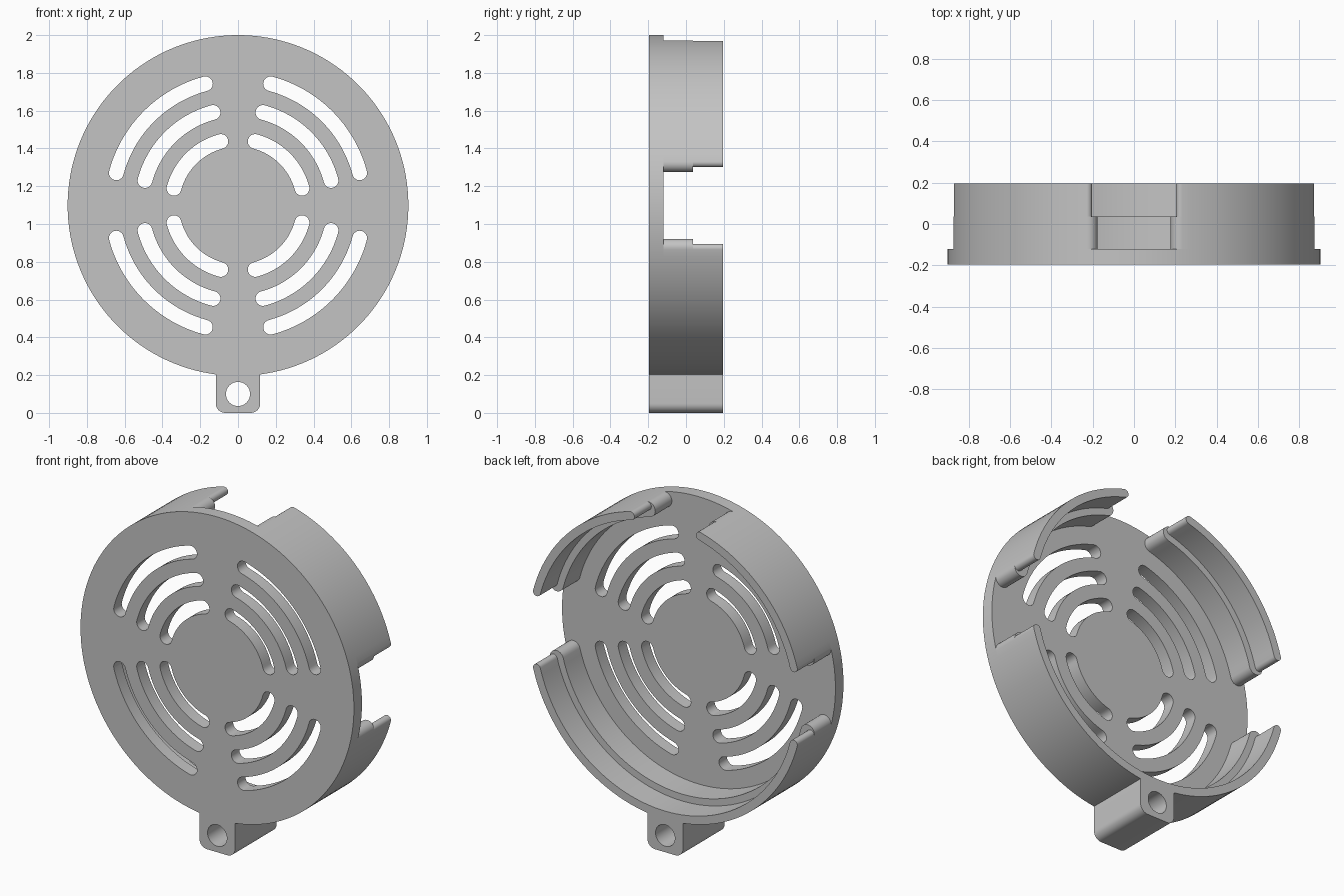
import bpy, bmesh
from math import sin, cos, radians, pi

if "Cube" in bpy.data.objects:
    bpy.data.objects.remove(bpy.data.objects["Cube"])

grey = bpy.data.materials.new("light_grey")
grey.use_nodes = True
grey.diffuse_color = (0.55, 0.55, 0.55, 1)
grey.node_tree.nodes["Principled BSDF"].inputs["Base Color"].default_value = (0.55, 0.55, 0.55, 1)

R = 0.902                  # disc radius
CENTRE = (0.0, 2 - R)      # disc centre
FRONT, FLOOR, STEP, BACK = -0.196, -0.12, 0.037, 0.196
GAP = radians(15)          # half angle of gaps and slot bridges
SEG = radians(2.5)         # shared facet angle, so that rims line up


def arc(centre, r, a, b, n):
    return [(centre[0] + r * cos(a + (b - a) * i / n),
             centre[1] + r * sin(a + (b - a) * i / n)) for i in range(n + 1)]


def polar(r, a):
    return (CENTRE[0] + r * cos(a), CENTRE[1] + r * sin(a))


def band(r0, r1, a, b):
    """Curved band between two radii with fully round ends."""
    mid, half, n = (r0 + r1) / 2, (r1 - r0) / 2, round((b - a) / SEG)
    return (arc(CENTRE, r1, a, b, n)
            + arc(polar(mid, b), half, b, b + pi, 12)[1:-1]
            + arc(CENTRE, r0, b, a, n)
            + arc(polar(mid, a), half, a + pi, a + 2 * pi, 12)[1:-1])


def extrude(name, loops, y0, y1):
    """Fill outlines (later loops are holes) and extrude them along y."""
    curve = bpy.data.curves.new(name, 'CURVE')
    curve.dimensions = '2D'
    curve.fill_mode = 'BOTH'
    curve.extrude = (y1 - y0) / 2
    for pts in loops:
        s = curve.splines.new('POLY')
        s.points.add(len(pts) - 1)
        for p, (x, z) in zip(s.points, pts):
            p.co = (x, z, 0, 1)
        s.use_cyclic_u = True
    temp = bpy.data.objects.new(name + "_outline", curve)
    bpy.context.collection.objects.link(temp)
    bpy.context.view_layer.update()
    mesh = bpy.data.meshes.new_from_object(
        temp.evaluated_get(bpy.context.evaluated_depsgraph_get()))
    bpy.data.objects.remove(temp)
    bm = bmesh.new()
    bm.from_mesh(mesh)
    for v in bm.verts:
        x, z, d = v.co
        v.co = (x, (y0 + y1) / 2 - d, z)
    bmesh.ops.remove_doubles(bm, verts=bm.verts, dist=0.0001)
    bmesh.ops.recalc_face_normals(bm, faces=bm.faces)
    bm.to_mesh(mesh)
    bm.free()
    mesh.materials.clear()
    mesh.materials.append(grey)
    obj = bpy.data.objects.new(name, mesh)
    bpy.context.collection.objects.link(obj)
    bpy.ops.object.select_all(action='DESELECT')
    obj.select_set(True)
    bpy.context.view_layer.objects.active = obj
    bpy.ops.object.shade_smooth_by_angle(angle=radians(30))


# Grille disc with three curved slots in each quarter
slots = [band(r - 0.039, r + 0.039, q * pi / 2 + GAP, (q + 1) * pi / 2 - GAP)
         for q in range(4) for r in (0.351, 0.51, 0.667)]
rim = arc(CENTRE, R, 0, 2 * pi, round(2 * pi / SEG))[:-1]
extrude("grille_disc", [rim] + slots, FRONT, FLOOR)

# Stepped walls: thick rib below, thin lip above; open at the top and both sides
walls = {"upper_left": (GAP, pi / 2 - GAP),
         "upper_right": (pi / 2 + GAP, pi - GAP),
         "lower": (pi + GAP, 2 * pi - GAP)}
for name, (a, b) in walls.items():
    extrude(name + "_wall_rib", [band(0.812, R, a, b)], FLOOR, STEP)
    extrude(name + "_wall_lip", [band(0.853, R, a, b)], STEP, BACK)

# Mounting tab with a through hole, its top following the disc rim
T, F = 3 * SEG, 0.05
W = R * sin(T)
tab = (arc(CENTRE, R, -pi / 2 + T, -pi / 2 - T, 6)
       + arc((F - W, F), F, pi, 1.5 * pi, 8)
       + arc((W - F, F), F, 1.5 * pi, 2 * pi, 8))
hole = arc((0, 0.1), 0.064, 0, 2 * pi, 40)[:-1]
extrude("mounting_tab", [tab, hole], FRONT, BACK)
